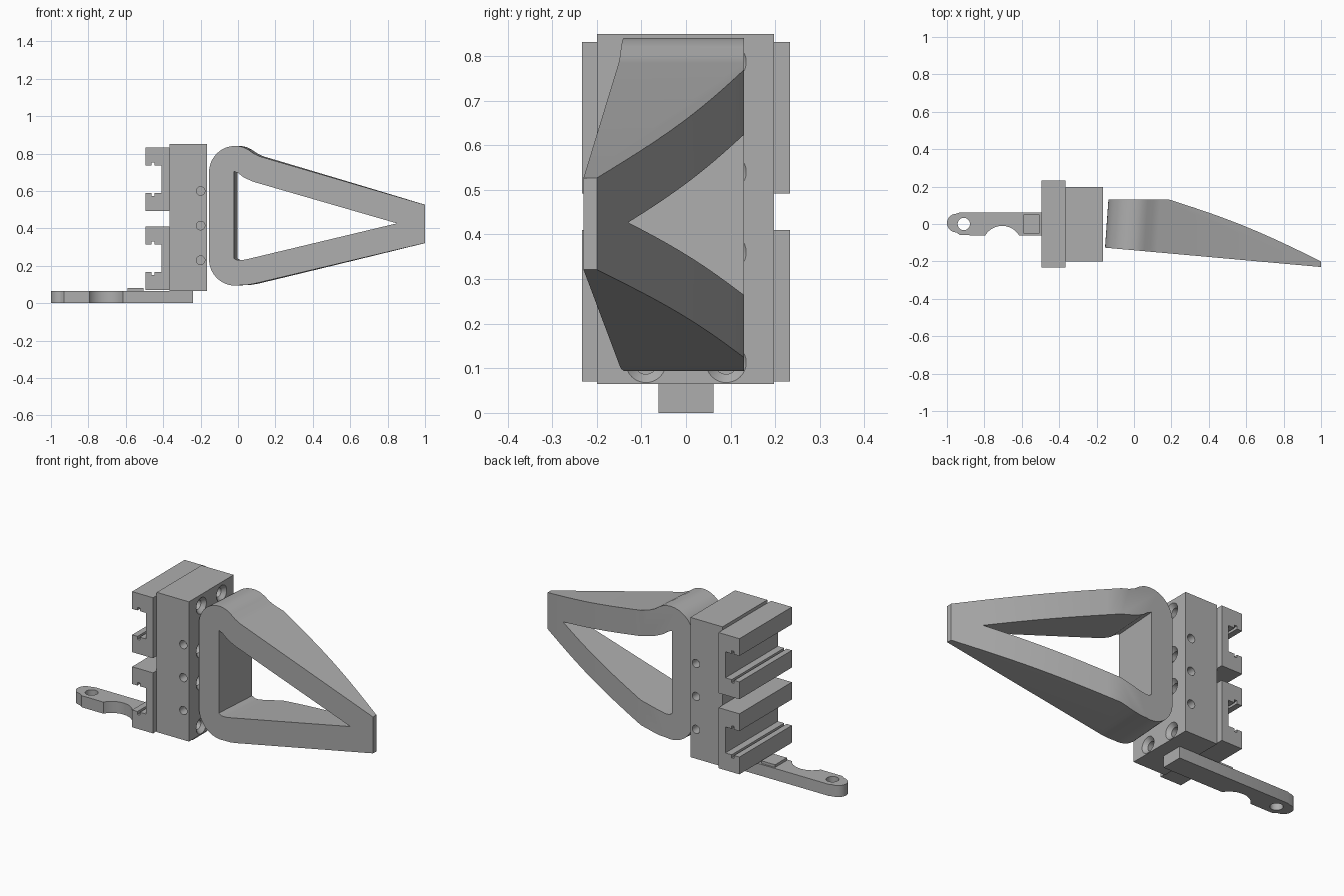
import bpy, bmesh
from math import sin, cos, pi, radians
from mathutils import Matrix

cube = bpy.data.objects.get("Cube")
if cube:
    bpy.data.objects.remove(cube)

grey = bpy.data.materials.new("grey")
grey.use_nodes = True
grey.diffuse_color = (0.42, 0.42, 0.42, 1)
grey.node_tree.nodes["Principled BSDF"].inputs["Base Color"].default_value = (0.42, 0.42, 0.42, 1)


def finish(name, bm):
    bmesh.ops.recalc_face_normals(bm, faces=bm.faces)
    mesh = bpy.data.meshes.new(name)
    bm.to_mesh(mesh)
    bm.free()
    mesh.materials.append(grey)
    obj = bpy.data.objects.new(name, mesh)
    bpy.context.collection.objects.link(obj)
    return obj


def prism(name, points, lo, hi, axis="z", shear=0):
    """Extrude a profile: (x, y) along z, or (x, z) along y, optionally sheared in x."""
    bm = bmesh.new()
    rings = []
    for d in (lo, hi):
        if axis == "z":
            rings.append([bm.verts.new((a, b, d)) for a, b in points])
        else:
            rings.append([bm.verts.new((a + shear * d, d, b)) for a, b in points])
    n = len(points)
    for ring in rings:
        bm.faces.new(ring)
    for i in range(n):
        j = (i + 1) % n
        bm.faces.new((rings[0][i], rings[0][j], rings[1][j], rings[1][i]))
    return finish(name, bm)


def box(name, x, y, z):
    return prism(name, [(x[0], y[0]), (x[1], y[0]), (x[1], y[1]), (x[0], y[1])], *z)


def cylinder(name, centre, r1, r2, depth, axis):
    bm = bmesh.new()
    turn = {"x": Matrix.Rotation(radians(90), 4, "Y"),
            "y": Matrix.Rotation(radians(90), 4, "X"), "z": Matrix()}[axis]
    bmesh.ops.create_cone(bm, cap_ends=True, segments=32, radius1=r1, radius2=r2,
                          depth=depth, matrix=Matrix.Translation(centre) @ turn)
    return finish(name, bm)


def cut(target, tool, operation="DIFFERENCE"):
    mod = target.modifiers.new("cut", "BOOLEAN")
    mod.operation, mod.solver, mod.object = operation, "EXACT", tool
    bpy.context.view_layer.objects.active = target
    bpy.ops.object.modifier_apply(modifier=mod.name)
    bpy.data.objects.remove(tool)


def arc(cx, cy, r, start, end, steps):
    angles = [radians(start + (end - start) * i / steps) for i in range(steps + 1)]
    return [(cx + r * cos(a), cy + r * sin(a)) for a in angles]


def smooth(obj):
    bpy.ops.object.select_all(action="DESELECT")
    obj.select_set(True)
    bpy.context.view_layer.objects.active = obj
    bpy.ops.object.shade_smooth_by_angle(angle=radians(25))


# Main block with countersunk screw holes and blind side holes
block = box("main_block", (-0.365, -0.165), (-0.2, 0.197), (0.065, 0.85))
for y in (-0.09, 0.09):
    for z in (0.113, 0.36, 0.54, 0.787):
        cut(block, cylinder("bore", (-0.2, y, z), 0.026, 0.026, 0.2, "x"))
        cut(block, cylinder("countersink", (-0.175, y, z), 0.026, 0.046, 0.022, "x"))
for y in (-0.2, 0.197):
    for z in (0.23, 0.415, 0.6):
        cut(block, cylinder("side_hole", (-0.2, y, z), 0.023, 0.023, 0.1, "y"))
smooth(block)

# Two C-shaped rails on the left end of the block
half = [(-0.365, 0.17), (-0.495, 0.17), (-0.495, 0.073), (-0.462, 0.073),
        (-0.462, 0.09), (-0.447, 0.09), (-0.447, 0.073), (-0.408, 0.073)]
for name, z in (("lower_rail", 0.24), ("upper_rail", 0.662)):
    profile = [(x, z + h) for x, h in half] + [(x, z - h) for x, h in reversed(half)]
    prism(name, profile, -0.233, 0.233, "y")

# Lever under the block, with a pin hole and a curved thumb notch
outline = ([(-0.24, -0.062), (-0.24, 0.062)] + [(-0.93, 0.062)]
           + arc(-0.95, 0.005, 0.05, 90, 270, 14) + [(-0.93, -0.06)])
lever = prism("lever", outline, 0, 0.065)
cut(lever, cylinder("pin_hole", (-0.91, 0, 0.03), 0.033, 0.033, 0.2, "z"))
cut(lever, cylinder("notch", (-0.705, -0.116, 0.03), 0.106, 0.106, 0.2, "z"))
smooth(lever)
box("lever_pad", (-0.59, -0.505), (-0.052, 0.052), (0.06, 0.08))

# Triangular loop handle, sheared square to its slanted front
lean = 0.07
outer = (arc(-0.005, 0.70, 0.141, 180, 72, 14)
         + [(0.065, 0.821), (0.095, 0.8), (0.13, 0.784), (1.03, 0.522), (1.03, 0.325)]
         + [(0.1, 0.105), (0.06, 0.098)] + arc(-0.005, 0.235, 0.141, 280, 180, 14))
inner = [(-0.012, 0.705), (0.012, 0.695), (0.04, 0.673), (0.09, 0.65),
         (0.865, 0.427), (0.07, 0.238), (0.03, 0.23), (0.005, 0.23), (-0.012, 0.24)]
handle = prism("loop_handle", outer, -0.3, 0.2, "y", lean)
cut(handle, prism("opening", inner, -0.4, 0.3, "y", lean))

# Trim the handle to its tapering plan
back = []
for i in range(13):
    t = i / 12
    back.append((0.19 + 0.81 * t, 0.13 - 0.33 * t + 0.022 * sin(pi * t)))
plan = [(-0.25, -0.118), (-0.25, 0.13)] + back + [(1, -0.23)]
cut(handle, prism("taper", plan, -0.1, 1.1), "INTERSECT")
smooth(handle)
